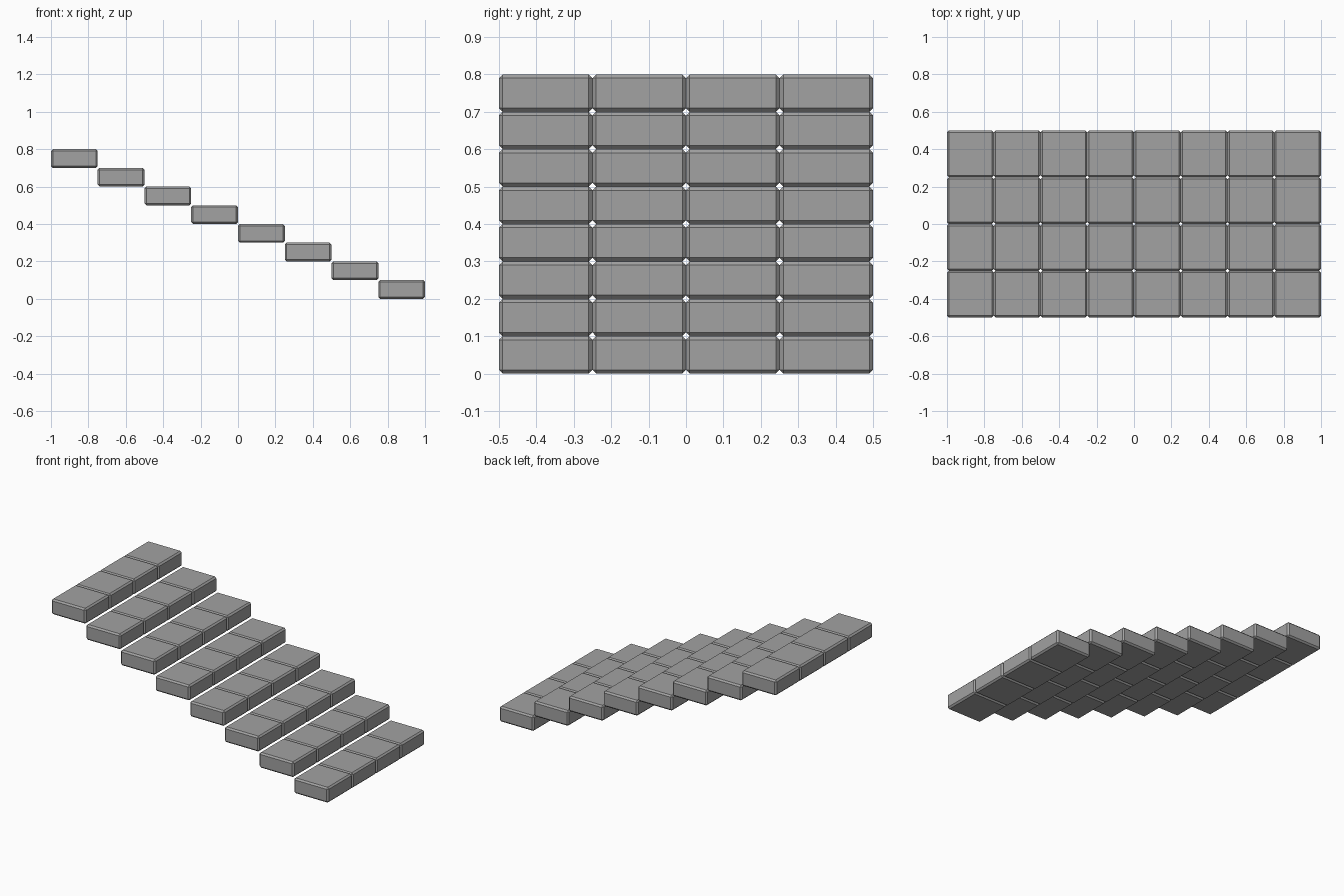
import bpy
import bmesh
from mathutils import Vector

if "Cube" in bpy.data.objects:
    bpy.data.objects.remove(bpy.data.objects["Cube"])

STEPS, COLUMNS = 8, 4
SIZE = Vector((0.25, 0.25, 0.10))
BEVEL = 0.01

# Single stone grey
stone = bpy.data.materials.new("stone_grey")
stone.diffuse_color = (0.36, 0.36, 0.36, 1)
stone.use_nodes = True
stone.node_tree.nodes["Principled BSDF"].inputs["Base Color"].default_value = stone.diffuse_color


def block_mesh():
    """One block with a flat chamfer on every edge."""
    bm = bmesh.new()
    bmesh.ops.create_cube(bm, size=1)
    bmesh.ops.scale(bm, vec=SIZE, verts=bm.verts)
    bmesh.ops.bevel(bm, geom=bm.edges[:], offset=BEVEL, segments=1,
                    affect='EDGES', offset_type='OFFSET', profile=0.5)
    # Bring the chamfer reach to exactly BEVEL along both neighbouring faces
    half = SIZE / 2
    for v in bm.verts:
        for i in range(3):
            s = 1 if v.co[i] > 0 else -1
            full = abs(abs(v.co[i]) - half[i]) < 1e-5
            v.co[i] = s * (half[i] if full else half[i] - BEVEL)
    bmesh.ops.recalc_face_normals(bm, faces=bm.faces)
    mesh = bpy.data.meshes.new("stair_block")
    bm.to_mesh(mesh)
    bm.free()
    mesh.materials.append(stone)
    return mesh


# Staircase: rows of four blocks descending towards +x
mesh = block_mesh()
for step in range(STEPS):
    for col in range(COLUMNS):
        block = bpy.data.objects.new(f"step_{step + 1}_block_{col + 1}", mesh)
        block.location = (-1 + SIZE.x * (step + 0.5),
                          -0.5 + SIZE.y * (col + 0.5),
                          SIZE.z * (STEPS - step - 0.5))
        bpy.context.collection.objects.link(block)
